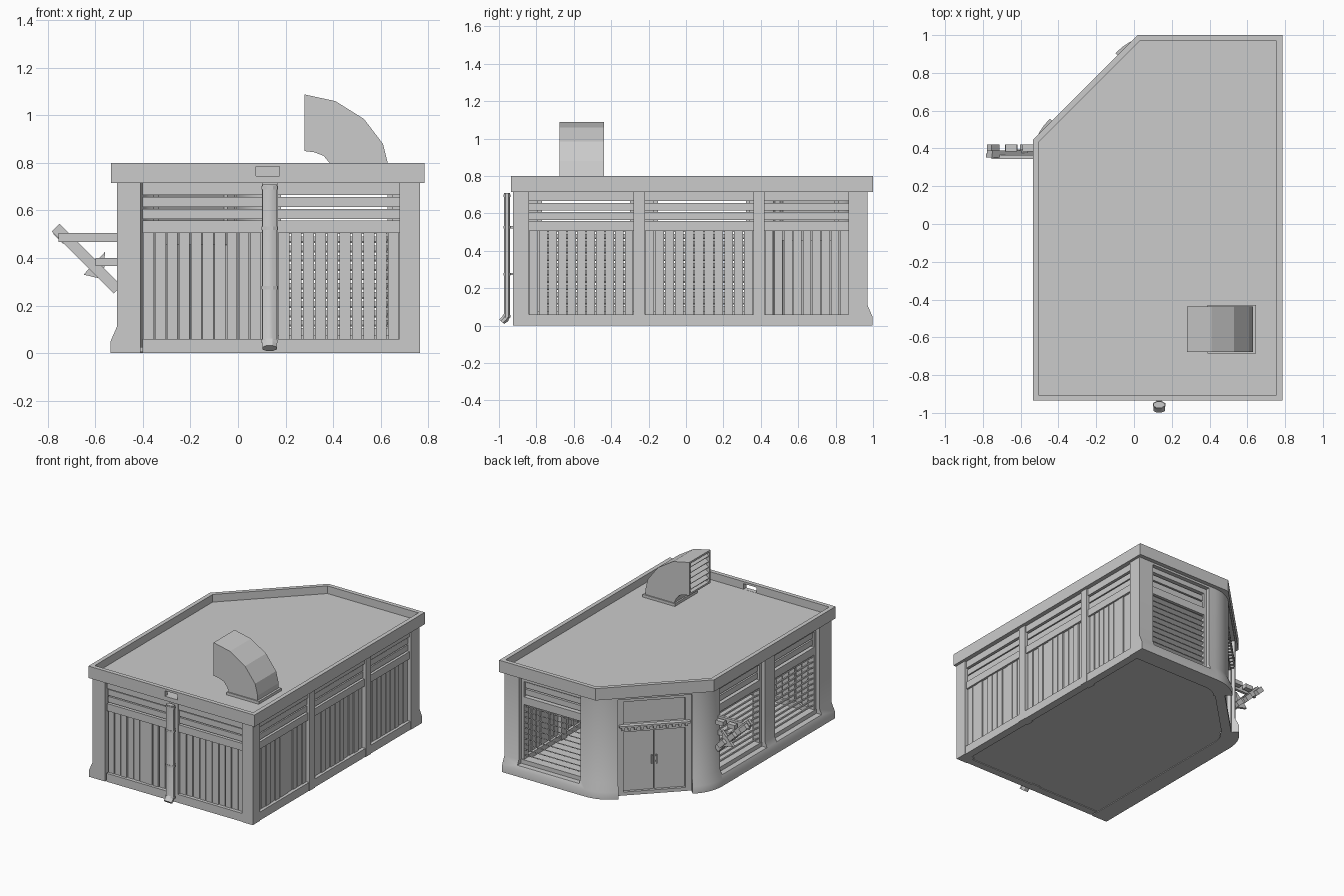
import bpy, bmesh, random
from math import radians, tan, cos, sin, pi
from mathutils import Vector, Matrix

if "Cube" in bpy.data.objects:
    bpy.data.objects.remove(bpy.data.objects["Cube"])
random.seed(4)


def finish(name, bm, smooth=False):
    bmesh.ops.recalc_face_normals(bm, faces=bm.faces)
    me = bpy.data.meshes.new(name)
    bm.to_mesh(me)
    bm.free()
    ob = bpy.data.objects.new(name, me)
    bpy.context.collection.objects.link(ob)
    if smooth:
        bpy.ops.object.select_all(action='DESELECT')
        ob.select_set(True)
        bpy.context.view_layer.objects.active = ob
        bpy.ops.object.shade_smooth_by_angle(angle=radians(30))
    return ob


def boxes(name, M, specs):
    """One mesh of boxes (x0,x1,y0,y1,z0,z1[,axis,tilt]) in the frame M."""
    bm = bmesh.new()
    for s in specs:
        x0, x1, y0, y1, z0, z1 = s[:6]
        T = Matrix.Translation(((x0 + x1) / 2, (y0 + y1) / 2, (z0 + z1) / 2))
        R = Matrix.Rotation(radians(s[7]), 4, s[6]) if len(s) > 6 else Matrix()
        S = Matrix.Diagonal((abs(x1 - x0), abs(y1 - y0), abs(z1 - z0), 1))
        bmesh.ops.create_cube(bm, size=1, matrix=M @ T @ R @ S)
    return finish(name, bm)


def loft(name, rings, smooth=False):
    """Skin closed rings and cap both ends."""
    bm = bmesh.new()
    rv = [[bm.verts.new(p) for p in r] for r in rings]
    n = len(rv[0])
    for a, b in zip(rv, rv[1:]):
        for i in range(n):
            bm.faces.new((a[i], a[(i + 1) % n], b[(i + 1) % n], b[i]))
    bm.faces.new(rv[0])
    bm.faces.new(rv[-1])
    return finish(name, bm, smooth)


def cut(ob, M, spec):
    c = boxes("cutter", M, [spec])
    c.hide_render = True
    m = ob.modifiers.new("cut", 'BOOLEAN')
    m.operation, m.solver, m.object = 'DIFFERENCE', 'EXACT', c
    bpy.context.view_layer.objects.active = ob
    bpy.ops.object.modifier_apply(modifier=m.name)
    bpy.data.objects.remove(c)


def side(x, y, deg):
    # local x runs along the wall, local y points into the building
    return Matrix.Translation((x, y, 0)) @ Matrix.Rotation(radians(deg), 4, 'Z')


W = Matrix()
FRONT, RIGHT = side(0, -.925, 0), side(.765, 0, 90)
BACK, LEFT = side(0, .97, 180), side(-.51, 0, -90)
CORNER = side(-.2525, .7125, -135)


def footprint(i, z):
    k = i * .414
    return [(-.535 + i, -.935 + i, z), (.785 - i, -.935 + i, z), (.785 - i, 1 - i, z),
            (.02 + k, 1 - i, z), (-.535 + i, .445 - k, z)]


# roof: parapet rim around a lower deck, with a drain slot
roof = loft("roof_parapet", [footprint(.1, .715), footprint(0, .715), footprint(0, .8),
                             footprint(.03, .8), footprint(.03, .745)])
cut(roof, W, (.075, .175, -.96, -.88, .746, .785))
loft("floor", [footprint(.05, .005), footprint(.05, .025)])

# plaster wall: flared profile swept around left, cut corner and back
path = [Vector((-.51, -.925))]
R = .25
for c, a0 in ((Vector((-.51, .455)), 180), (Vector((.005, .97)), 135)):
    a = radians(a0)
    start = c - R * tan(pi / 8) * Vector((sin(a), -cos(a)))
    center = start - R * Vector((cos(a), sin(a)))
    path += [center + R * Vector((cos(a - t * pi / 24), sin(a - t * pi / 24))) for t in range(7)]
path.append(Vector((.765, .97)))
rings = []
for i, p in enumerate(path):
    d0 = (p - path[max(i - 1, 0)]).normalized()
    d1 = (path[min(i + 1, len(path) - 1)] - p).normalized()
    t = (d0 + d1).normalized()
    n = Vector((-t.y, t.x))
    rings.append([(p.x + n.x * d, p.y + n.y * d, z) for d, z in
                  ((.026, 0), (.026, .05), (0, .11), (0, .72), (-.1, .72), (-.1, 0))])
wall = loft("plaster_wall", rings)
windows = [("left_front_window", LEFT, .28, .79), ("left_rear_window", LEFT, -.34, .17),
           ("back_window", BACK, -.65, -.16)]
for _, M, a, b in windows:
    cut(wall, M, (a, b, -.1, .2, .075, .70))
cut(wall, CORNER, (-.245, .245, -.1, .2, -.1, .70))
bpy.ops.object.select_all(action='DESELECT')
wall.select_set(True)
bpy.context.view_layer.objects.active = wall
bpy.ops.object.shade_smooth_by_angle(angle=radians(25))

# louvred windows
for name, M, a, b in windows:
    boxes(name + "_frame", M, [(a, a + .02, .03, .08, .075, .7), (b - .02, b, .03, .08, .075, .7),
                               (a, b, .025, .085, .075, .105), (a, b, .03, .08, .5, .555),
                               (a, b, .045, .065, .565, .605), (a, b, .045, .065, .615, .655),
                               (a, b, .03, .08, .665, .7)])
    boxes(name + "_slats", M, [(a + .02, b - .02, .033, .077, z, z + .007, 'X', -30)
                               for z in [.122 + .039 * i for i in range(10)]])

# corner and side posts of the timber walls
boxes("front_posts", FRONT, [(.68, .765, 0, .085, 0, .72), (.1, .168, .004, .07, 0, .72)])
boxes("right_posts", RIGHT, [(-.28, -.22, 0, .07, 0, .72), (.36, .42, 0, .07, 0, .72)])

# timber bays: sill, header boards and slightly uneven vertical planks
bays = [("front_left", FRONT, -.402, .1), ("front_right", FRONT, .168, .68),
        ("right_front", RIGHT, -.84, -.28), ("right_middle", RIGHT, -.22, .36),
        ("right_rear", RIGHT, .42, .872)]
for name, M, a, b in bays:
    boxes(name + "_rails", M, [(a, b, .004, .06, 0, .06), (a, b, .012, .06, .505, .558),
                               (a, b, .022, .045, .565, .606), (a, b, .022, .045, .614, .656),
                               (a, b, .012, .06, .665, .72)])
    n = round((b - a) / .052)
    w = (b - a) / n
    planks = []
    for i in range(n):
        y = .026 + random.uniform(-.004, .004)
        g = random.uniform(.002, .004)
        planks.append((a + i * w + g, a + (i + 1) * w - g, y, y + .018, .058, .507))
    boxes(name + "_planks", M, planks)

# entrance in the cut corner: double doors, ledge with brackets, transom
boxes("entrance_frame", CORNER, [(-.245, -.205, .025, .09, 0, .7), (.205, .245, .025, .09, 0, .7),
                                 (-.205, .205, .025, .09, .455, .505), (-.205, .205, .025, .09, .672, .7),
                                 (-.205, .205, .025, .09, 0, .025)])
boxes("entrance_doors", CORNER, [(-.203, -.002, .045, .07, .025, .455), (.002, .203, .045, .07, .025, .455)])
boxes("transom_panel", CORNER, [(-.205, .205, .055, .07, .505, .672)])
boxes("entrance_ledge", CORNER, [(-.235, .235, -.005, .03, .497, .51)] +
      [(x - .009, x + .009, .003, .03, .475, .497) for x in [-.21 + .042 * i for i in range(11)]])
boxes("door_handles", CORNER, [s for x in (-.016, .016) for s in (
    (x - .005, x + .005, .022, .032, .215, .275), (x - .004, x + .004, .03, .047, .22, .23),
    (x - .004, x + .004, .03, .047, .26, .27))])

# roof vent elbow with a recessed louvred outlet
outer = [(.63, .74), (.63, .8), (.61, .88), (.53, .985), (.41, 1.06), (.28, 1.088)]
inner = [(.405, .74), (.4, .77), (.385, .8), (.36, .83), (.32, .845), (.28, .85)]
outer += [(.28, 1.075), (.33, 1.06)]
inner += [(.28, .863), (.33, .863)]
vr = []
for i, (o, q) in enumerate(zip(outer, inner)):
    e = .012 if i > 5 else 0
    y0, y1 = -.677 + e, -.438 - e
    vr.append([(o[0], y0, o[1]), (o[0], y1, o[1]), (q[0], y1, q[1]), (q[0], y0, q[1])])
loft("vent_elbow", vr)
boxes("vent_flange", W, [(.39, .645, -.685, -.43, .74, .765)])
boxes("vent_slats", W, [(.283, .322, -.667, -.448, z, z + .008, 'Y', -30)
                        for z in [.89 + .04 * i for i in range(5)]])


# drain pipe with collars and kicked-out foot
def oval(x, y, z, rx, ry, tilt=0):
    return [(x + rx * cos(t), y + ry * sin(t), z + ry * sin(t) * tilt)
            for t in [pi / 4 * i + pi / 8 for i in range(8)]]


loft("drain_pipe", [oval(.133, y, z, .033, ry, t) for y, z, ry, t in
                    ((-.957, .71, .018, 0), (-.957, .055, .018, -.4), (-.968, .035, .018, -.7),
                     (-.985, .02, .014, -.9))], True)
for i, z in enumerate((.05, .275, .525, .695)):
    loft(f"drain_collar_{i}", [oval(.133, -.957, z - .007, .036, .021), oval(.133, -.957, z + .007, .036, .021)])
boxes("drain_brackets", W, [(.12, .146, -.945, -.9, z - .006, z + .006) for z in (.275, .525)])

# wall bracket sign: two arms, diagonal strut, pointed plate and lugs
boxes("sign_arms", W, [(-.755, -.47, .345, .365, .467, .505), (-.6, -.47, .345, .365, .367, .4),
                       (-.822, -.452, .352, .372, .375, .42, 'Y', 45)])
boxes("sign_strut", W, [(-.815, -.46, .372, .39, .38, .42, 'Y', 45)])
tri = [(-.65, .33), (-.56, .425), (-.565, .31)]
loft("sign_point", [[(x, y, z) for x, z in tri] for y in (.375, .395)])
boxes("sign_lugs", W, [(x, x + .06, .385, .42, z, z + .035, 'Y', 45)
                       for x, z in ((-.775, .475), (-.68, .39), (-.6, .32))] +
      [(x, x + .06, .385, .42, .47, .5) for x in (-.68, -.59)])
